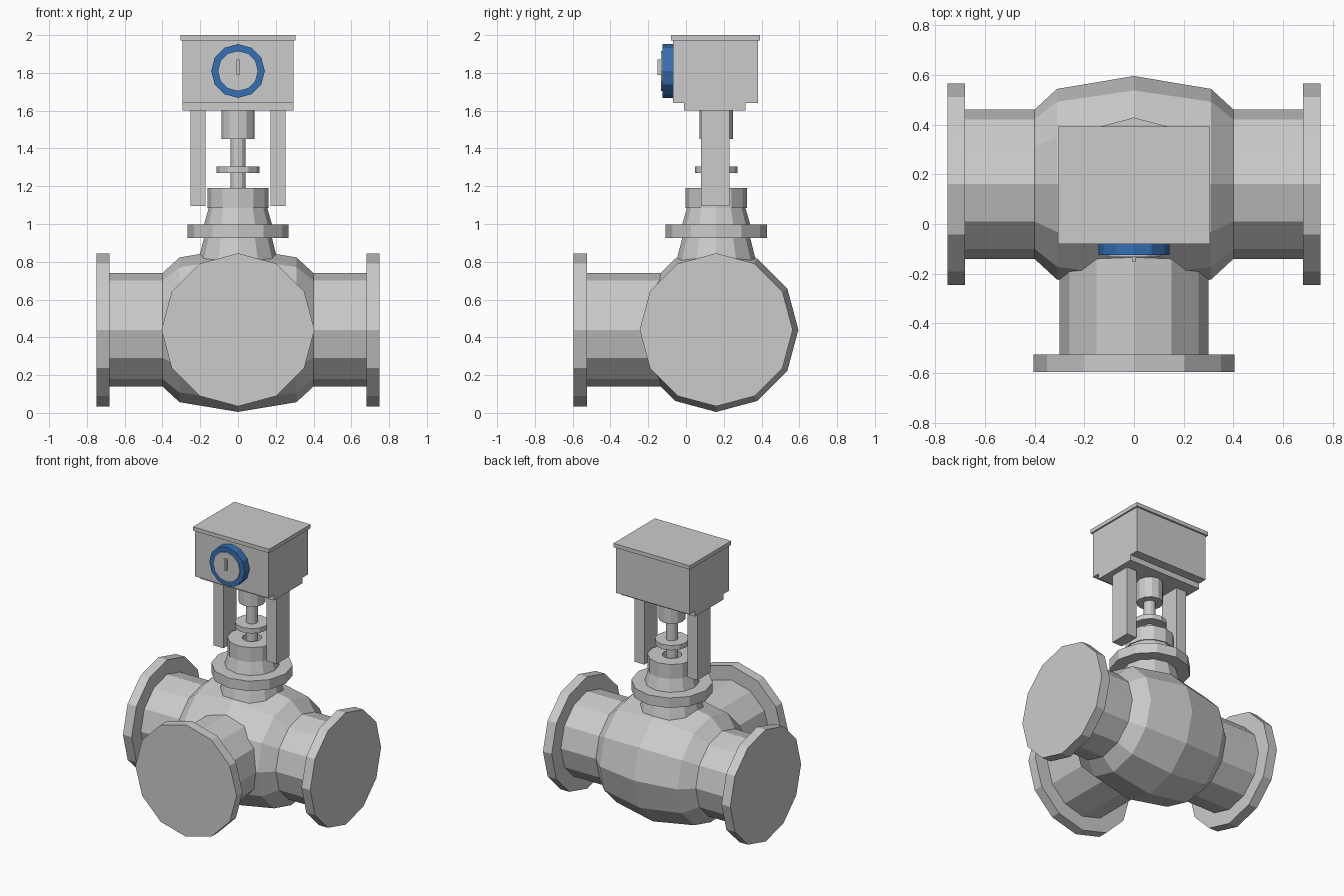
import bpy, bmesh, math
from mathutils import Matrix, Vector

if "Cube" in bpy.data.objects:
    bpy.data.objects.remove(bpy.data.objects["Cube"])

CY, CZ = 0.16, 0.44      # valve axis position
N = 12                   # sides of every round part


def material(name, rgb):
    m = bpy.data.materials.new(name)
    m.diffuse_color = (*rgb, 1)
    m.use_nodes = True
    m.node_tree.nodes["Principled BSDF"].inputs["Base Color"].default_value = m.diffuse_color
    return m


GREY = material("metal_grey", (0.6, 0.6, 0.6))
BLUE = material("dial_blue", (0.035, 0.16, 0.46))


def finish(bm, name, mat):
    bmesh.ops.recalc_face_normals(bm, faces=bm.faces)
    me = bpy.data.meshes.new(name)
    bm.to_mesh(me)
    bm.free()
    me.materials.append(mat)
    ob = bpy.data.objects.new(name, me)
    bpy.context.collection.objects.link(ob)
    return ob


def lathe(name, profile, axis, origin, mat=GREY, closed=False):
    """Spin (radius, distance) points around an axis; ends are capped, or the profile loops."""
    bm = bmesh.new()
    rot = {"x": Matrix.Rotation(math.pi / 2, 3, "Y"),
           "y": Matrix.Rotation(math.pi / 2, 3, "X"),   # distance runs towards -y
           "z": Matrix.Identity(3)}[axis]
    rings = []
    for r, d in profile:
        ring = []
        for i in range(N):
            a = 2 * math.pi * i / N
            p = rot @ Vector((r * math.cos(a), r * math.sin(a), d))
            ring.append(bm.verts.new(p + Vector(origin)))
        rings.append(ring)
    pairs = list(zip(rings, rings[1:]))
    if closed:
        pairs.append((rings[-1], rings[0]))
    else:
        bm.faces.new(rings[0])
        bm.faces.new(rings[-1])
    for a, b in pairs:
        for i in range(N):
            j = (i + 1) % N
            bm.faces.new((a[i], a[j], b[j], b[i]))
    return finish(bm, name, mat)


def box(name, x, y, z, mat=GREY):
    bm = bmesh.new()
    bmesh.ops.create_cube(bm, size=1)
    for v in bm.verts:
        v.co = [(lo + hi) / 2 + c * (hi - lo) for c, (lo, hi) in zip(v.co, (x, y, z))]
    return finish(bm, name, mat)


# Main body with its two side pipes and flanges
half = [(0.435, 0), (0.383, 0.31), (0.30, 0.40), (0.30, 0.68), (0.405, 0.68), (0.405, 0.75)]
lathe("valve_body", [(r, -d) for r, d in half[:0:-1]] + half, "x", (0, CY, CZ))

# Front port
lathe("front_port", [(0.30, 0), (0.30, 0.525), (0.405, 0.525), (0.405, 0.595)], "y", (0, 0, CZ))

# Bonnet with flange, collar and a recess for the stem
lathe("bonnet", [(0.225, 0.75), (0.18, 0.925), (0.268, 0.925), (0.268, 0.997), (0.18, 0.997),
                 (0.155, 1.085), (0.162, 1.085), (0.162, 1.19), (0.065, 1.19), (0.065, 1.13)],
      "z", (0, CY, 0))

# Stem, indicator disc and coupling
lathe("stem", [(0.04, 1.12), (0.04, 1.27), (0.113, 1.27), (0.113, 1.305), (0.04, 1.305),
               (0.04, 1.45), (0.088, 1.45), (0.088, 1.61)], "z", (0, CY, 0))

# Yoke legs
for side, s in (("left", -1), ("right", 1)):
    box(side + "_leg", sorted((s * 0.172, s * 0.252)), (0.08, 0.23), (1.095, 1.605))

# Actuator housing
box("housing_base", (-0.294, 0.294), (-0.01, 0.315), (1.60, 1.645))
box("housing", (-0.294, 0.294), (-0.07, 0.38), (1.64, 1.98))
box("housing_lid", (-0.305, 0.305), (-0.08, 0.393), (1.972, 2.0))

# Dial: blue ring, grey face and pointer
dial = (0, 0, 1.81)
lathe("dial_ring", [(0.107, 0.065), (0.142, 0.065), (0.142, 0.125), (0.107, 0.125)],
      "y", dial, BLUE, closed=True)
lathe("dial_face", [(0.107, 0.06), (0.107, 0.133)], "y", dial)
box("dial_pointer", (-0.008, 0.008), (-0.15, -0.13), (1.79, 1.87))
